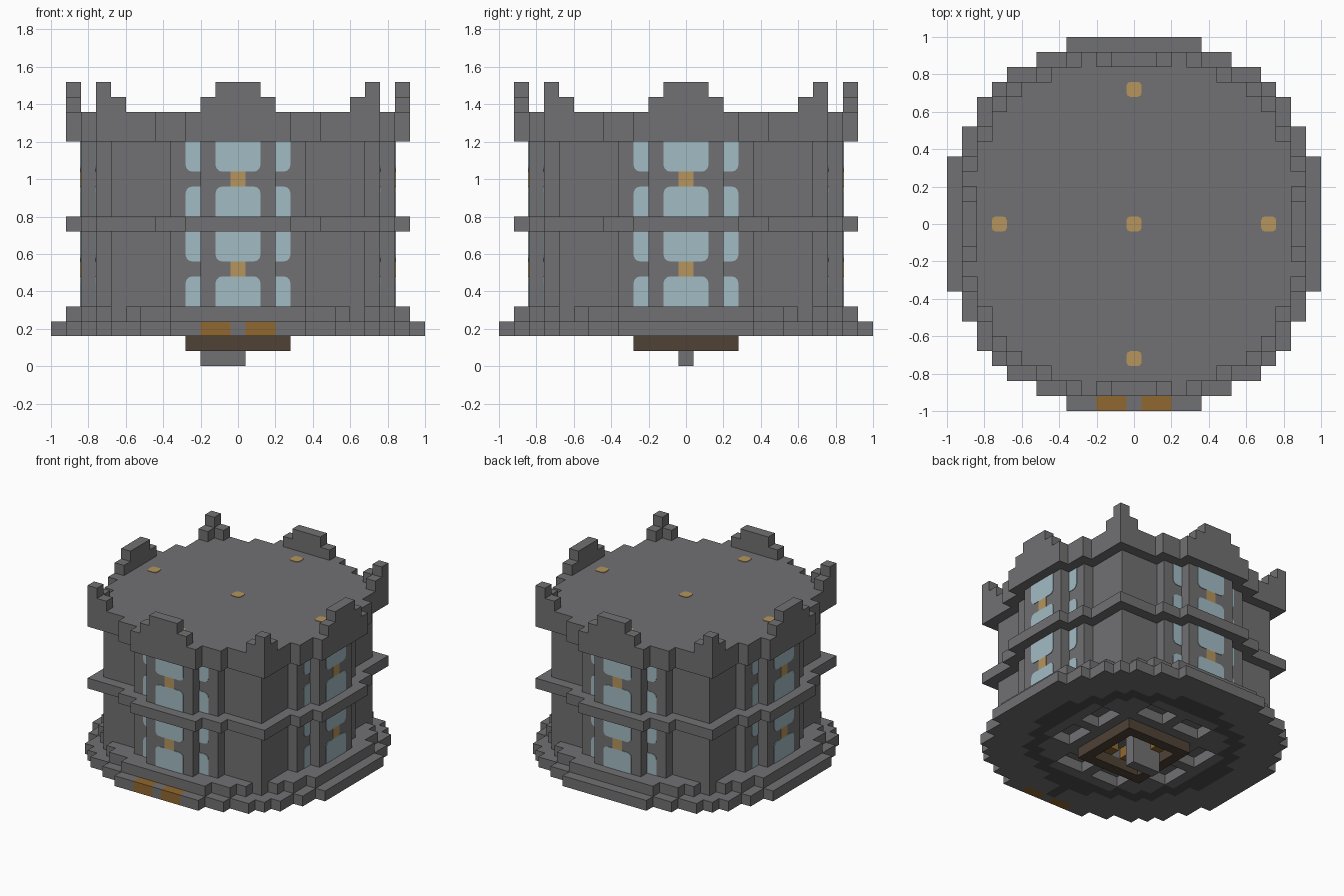
import bpy, bmesh, math
from mathutils import Matrix, Vector

cube = bpy.data.objects.get("Cube")
if cube:
    bpy.data.objects.remove(cube)

U = 0.08      # block size
SPAN = range(-12, 13)


def material(name, rgb):
    m = bpy.data.materials.new(name)
    m.use_nodes = True
    m.diffuse_color = (*rgb, 1)
    node = m.node_tree.nodes["Principled BSDF"]
    node.inputs["Base Color"].default_value = (*rgb, 1)
    node.inputs["Roughness"].default_value = 0.9
    return m


GREY = material("stone grey", (0.165, 0.165, 0.172))
DARK = material("dark stone", (0.075, 0.075, 0.078))
GLASS = material("pale blue glass", (0.36, 0.5, 0.55))
LAMP = material("warm lamp", (0.46, 0.3, 0.11))
GOLD = material("dark gold", (0.28, 0.14, 0.03))
BROWN = material("dark brown", (0.08, 0.054, 0.037))


def finish(name, bm, mats):
    bmesh.ops.recalc_face_normals(bm, faces=bm.faces)
    mesh = bpy.data.meshes.new(name)
    bm.to_mesh(mesh)
    bm.free()
    for m in mats:
        mesh.materials.append(m)
    obj = bpy.data.objects.new(name, mesh)
    bpy.context.collection.objects.link(obj)
    return obj


def blocks(name, inside, low, high, mats=(GREY,), paint=None):
    """Extrude every block cell that passes the rule, between two layers."""
    bm = bmesh.new()
    for i in SPAN:
        for j in SPAN:
            if inside(i, j):
                corners = [(i - .5, j - .5), (i + .5, j - .5), (i + .5, j + .5), (i - .5, j + .5)]
                f = bm.faces.new([bm.verts.new((x * U, y * U, low * U)) for x, y in corners])
                f.material_index = paint(i, j) if paint else 0
    bmesh.ops.remove_doubles(bm, verts=bm.verts, dist=U / 100)
    base = bm.faces[:]
    new = bmesh.ops.extrude_face_region(bm, geom=base, use_keep_orig=True)["geom"]
    top = [v for v in new if isinstance(v, bmesh.types.BMVert)]
    bmesh.ops.translate(bm, verts=top, vec=(0, 0, (high - low) * U))
    return finish(name, bm, mats)


def stepped(core):
    """Square core with two stepped projections on each side."""
    grow = core - 8

    def rule(i, j):
        a, b = sorted((abs(i), abs(j)))
        return b <= core or (b <= core + 1 and a <= 4 + grow) or (b <= core + 2 and a <= 2 + grow)
    return rule


def disc(limit):
    return lambda i, j: i * i + j * j <= limit


def far(i, j):
    return max(abs(i), abs(j))


def near(i, j):
    return min(abs(i), abs(j))


# Base slab with underside pits, a dark ring and two front plates
def pit(i, j):
    ring = 25 <= i * i + j * j <= 45 and far(i, j) >= 5 and near(i, j) not in (0, 4)
    return ring or far(i, j) <= 2


def base_colour(i, j):
    if j == -12 and abs(i) in (1, 2):
        return 2
    ring = 62 <= i * i + j * j <= 88
    path = i == 0 and -11 <= j <= -8
    return 1 if ring or path else 0


blocks("base_slab", lambda i, j: disc(165)(i, j) and not pit(i, j), 2, 3,
       (GREY, DARK, GOLD), base_colour)
blocks("base_step", disc(140), 3, 4)

# Tower body
blocks("lower_wall", stepped(8), 4, 9)
blocks("middle_band", stepped(9), 9, 10)
blocks("upper_wall", stepped(8), 10, 15)
blocks("parapet", stepped(9), 15, 17)

# Battlements: centre pieces on each side and stepped corners
blocks("battlement_lower",
       lambda i, j: (far(i, j) == 11 and near(i, j) <= 2) or (far(i, j) == 9 and near(i, j) >= 8), 17, 18)
blocks("battlement_upper",
       lambda i, j: (far(i, j) == 11 and near(i, j) <= 1) or near(i, j) == 9 == far(i, j), 18, 19)

# Underside socket
blocks("socket_frame", lambda i, j: far(i, j) == 3, 1, 2, (BROWN,))
blocks("socket_bar", lambda i, j: j == 0 and -2 <= i <= 0, 0, 3)
blocks("socket_lights", lambda i, j: i in (-1, 1) and abs(j) == 2 or abs(i) == 2 and abs(j) == 1,
       2, 3, (GOLD,))


def plate(bm, x0, x1, z0, z1, depth, rounded, turn, radius=0.035):
    """Thin wall plate; rounded lists the corners to soften as (x side, z side)."""
    pts = []
    for sx, sz, start in ((1, 1, 0), (-1, 1, 90), (-1, -1, 180), (1, -1, 270)):
        corner = Vector((x1 if sx > 0 else x0, z1 if sz > 0 else z0))
        if (sx, sz) not in rounded:
            pts.append(corner)
            continue
        centre = corner - Vector((sx, sz)) * radius
        for k in range(4):
            a = math.radians(start + 30 * k)
            pts.append(centre + Vector((math.cos(a), math.sin(a))) * radius)
    spin = Matrix.Rotation(turn, 3, "Z")
    front = [bm.verts.new(spin @ Vector((p.x, -depth - 0.004, p.y))) for p in pts]
    back = [bm.verts.new(spin @ Vector((p.x, -depth + 0.002, p.y))) for p in pts]
    bm.faces.new(front)
    bm.faces.new(back[::-1])
    for k in range(len(pts)):
        n = (k + 1) % len(pts)
        bm.faces.new((front[k], back[k], back[n], front[n]))


# Windows and wall lamps on all four sides
panes, lamps = bmesh.new(), bmesh.new()
for side in range(4):
    turn = side * math.pi / 2
    for floor in (4, 10):
        for z, soft in ((floor, 1), (floor + 3, -1)):
            low, high = z * U, (z + 2) * U
            plate(panes, -1.5 * U, 1.5 * U, low, high, 10.5 * U, [(1, soft), (-1, soft)], turn)
            for s in (-1, 1):
                x0, x1 = sorted((s * 2.5 * U, s * 3.5 * U))
                plate(panes, x0, x1, low, high, 9.5 * U, [(s, soft)], turn)
        plate(lamps, -U / 2, U / 2, (floor + 2) * U, (floor + 3) * U, 10.5 * U, [], turn)
finish("window_panes", panes, (GLASS,))
finish("wall_lamps", lamps, (LAMP,))

# Roof lamps: one central, four around
for name, x, y in (("centre", 0, 0), ("left", 9, 0), ("right", -9, 0), ("front", 0, -9), ("back", 0, 9)):
    bm = bmesh.new()
    bmesh.ops.create_cube(bm, size=1)
    bmesh.ops.scale(bm, vec=(U, U, 0.008), verts=bm.verts)
    upright = [e for e in bm.edges if abs(e.verts[0].co.z - e.verts[1].co.z) > 0.001]
    bmesh.ops.bevel(bm, geom=upright, offset=0.02, segments=2, profile=0.5, affect="EDGES")
    lamp = finish("roof_lamp_" + name, bm, (LAMP,))
    lamp.location = (x * U, y * U, 17 * U)
